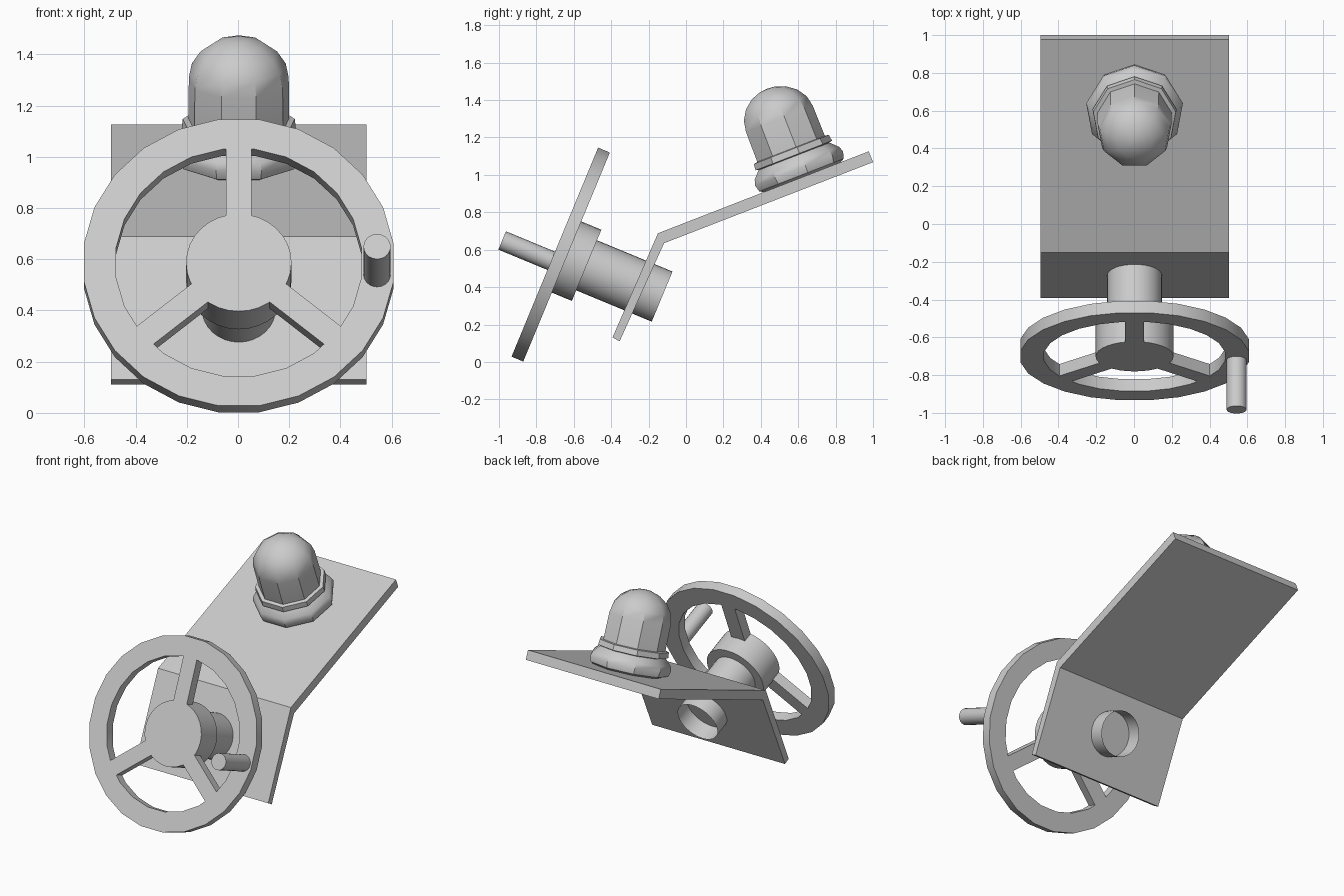
import bpy, bmesh, math
from math import radians, sin, cos, pi
from mathutils import Matrix

if "Cube" in bpy.data.objects:
    bpy.data.objects.remove(bpy.data.objects["Cube"])

def finish(name, bm, mat=None, smooth=None):
    if mat is not None:
        bm.transform(mat)
    bmesh.ops.remove_doubles(bm, verts=bm.verts, dist=1e-5)
    bmesh.ops.recalc_face_normals(bm, faces=bm.faces)
    me = bpy.data.meshes.new(name)
    bm.to_mesh(me)
    bm.free()
    ob = bpy.data.objects.new(name, me)
    bpy.context.collection.objects.link(ob)
    if smooth:
        bpy.ops.object.select_all(action='DESELECT')
        ob.select_set(True)
        bpy.context.view_layer.objects.active = ob
        bpy.ops.object.shade_smooth_by_angle(angle=radians(smooth))
    return ob

def lathe(name, profile, n, mat, phase=0.0, closed=False, smooth=30):
    """Revolve (radius, height) points around local z."""
    bm = bmesh.new()
    rings = [[bm.verts.new((r * cos(phase + 2 * pi * i / n),
                            r * sin(phase + 2 * pi * i / n), h))
              for i in range(n)] for r, h in profile]
    pairs = list(zip(rings, rings[1:]))
    if closed:
        pairs.append((rings[-1], rings[0]))
    for a, b in pairs:
        for i in range(n):
            j = (i + 1) % n
            bm.faces.new((a[i], a[j], b[j], b[i]))
    return finish(name, bm, mat, smooth)

# bent mounting plate: side profile extruded along x
profile = [(1.0, 1.068), (0.977, 1.126), (-0.15, 0.688),
           (-0.393, 0.131), (-0.355, 0.11), (-0.117, 0.635)]
bm = bmesh.new()
left = [bm.verts.new((-0.495, y, z)) for y, z in profile]
right = [bm.verts.new((0.502, y, z)) for y, z in profile]
for i in range(6):
    j = (i + 1) % 6
    bm.faces.new((left[i], left[j], right[j], right[i]))
for s in (left, right):
    bm.faces.new((s[0], s[1], s[2], s[5]))
    bm.faces.new((s[2], s[3], s[4], s[5]))
bmesh.ops.dissolve_limit(bm, angle_limit=0.01, verts=bm.verts, edges=bm.edges)
finish("bent_plate", bm)

# hand wheel: local z points out of its front face
W = Matrix.Translation((0.003, -0.67, 0.574)) @ Matrix.Rotation(radians(67.5), 4, 'X')
T = 0.034
lathe("wheel_rim", [(0.61, -T), (0.61, T), (0.483, T), (0.483, -T)],
      24, W, phase=pi / 24, closed=True)
lathe("wheel_hub", [(0, T), (0.206, T), (0.206, -0.15), (0, -0.15)], 32, W)

# three spokes, flush with rim and hub
for k, deg in enumerate((90, 220, 320)):
    bm = bmesh.new()
    bmesh.ops.create_cube(bm, size=1)
    bm.transform(W @ Matrix.Rotation(radians(deg), 4, 'Z')
                 @ Matrix.Translation((0.342, 0, 0))
                 @ Matrix.Diagonal((0.29, 0.1, 2 * T, 1)))
    finish(f"wheel_spoke_{k + 1}", bm)

# open-ended shaft running through the plate
lathe("wheel_shaft", [(0.145, -0.14), (0.145, -0.587)], 32, W)

# crank handle
lathe("crank_handle", [(0, T), (0.053, T), (0.053, 0.318), (0, 0.318)], 20,
      W @ Matrix.Translation((0.54, -0.05, 0)))

# nine-sided lamp standing on the upper plate
L = Matrix.Translation((0.003, 0.617, 0.98)) @ Matrix.Rotation(radians(21.2), 4, 'X')
lathe("lamp_base", [(0, 0), (0.215, 0), (0.25, 0.018), (0.26, 0.055), (0.25, 0.085),
                    (0.21, 0.125), (0, 0.125)], 9, L, phase=pi / 2, smooth=35)
lathe("lamp_band", [(0.19, 0.122), (0.226, 0.13), (0.222, 0.165), (0.19, 0.17)],
      9, L, phase=pi / 2, closed=True, smooth=35)
dome = [(0.198 * cos(a), 0.34 + 0.175 * sin(a))
        for a in (radians(d) for d in (0, 20, 40, 60, 78))]
lathe("lamp_dome", [(0.2, 0.12)] + dome + [(0, 0.515)], 9, L, phase=pi / 2, smooth=38)
